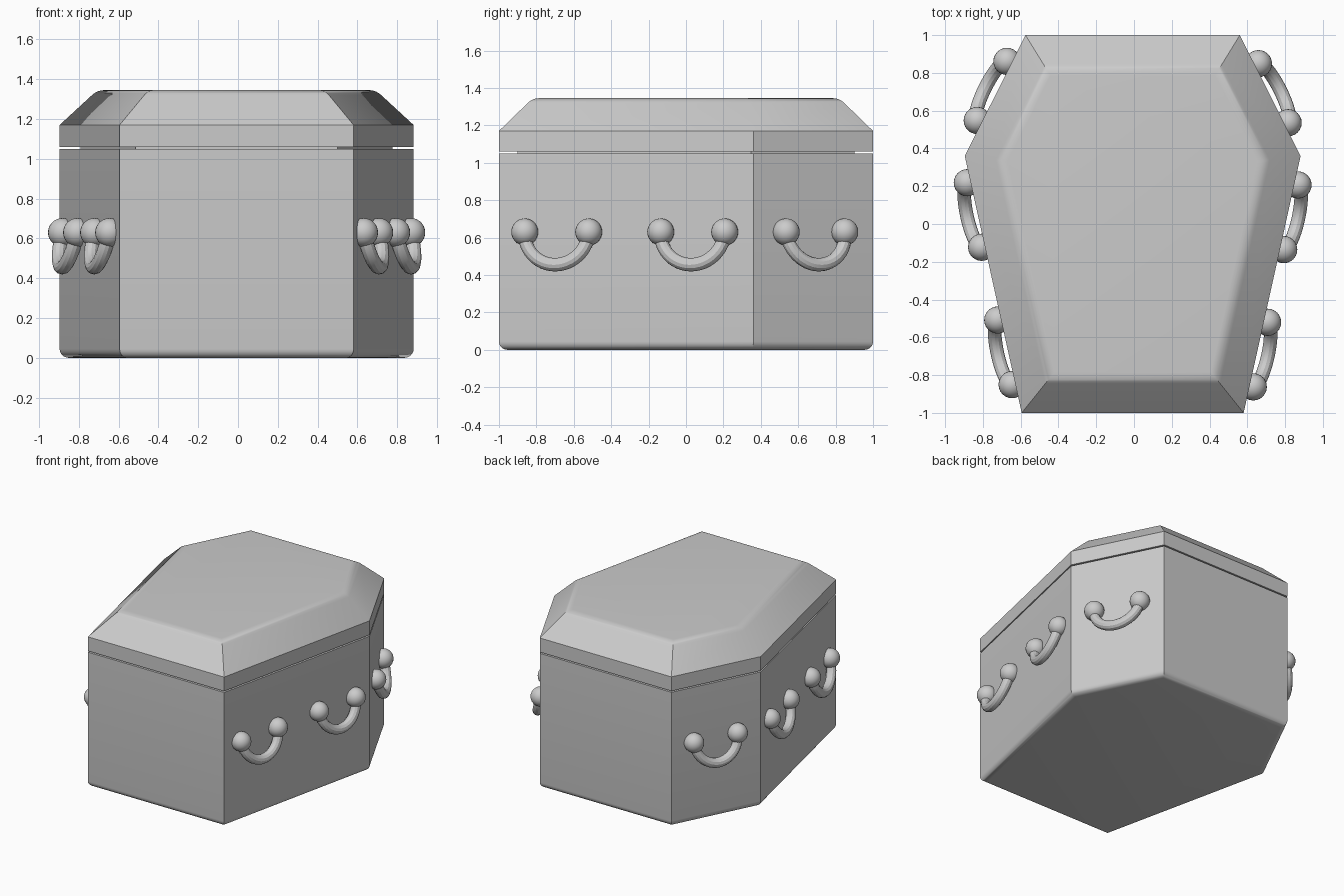
import bpy, bmesh, math
from mathutils import Vector

if "Cube" in bpy.data.objects:
    bpy.data.objects.remove(bpy.data.objects["Cube"])

CX = -0.007  # outline is a touch left of centre because of the handles
HALF = [(0.5875, -1.0), (0.889, 0.36), (0.5675, 1.0)]
OUTLINE = [Vector(p) for p in HALF] + [Vector((-x, y)) for x, y in reversed(HALF)]


def inset(d):
    """Outline moved inward by d, with mitred corners."""
    out, n = [], len(OUTLINE)
    for i, p in enumerate(OUTLINE):
        a = (p - OUTLINE[i - 1]).normalized()
        b = (OUTLINE[(i + 1) % n] - p).normalized()
        na, nb = Vector((-a.y, a.x)), Vector((-b.y, b.x))
        out.append(p + (na + nb) * d / (1 + na.dot(nb)))
    return out


def smooth(obj):
    bpy.ops.object.select_all(action='DESELECT')
    obj.select_set(True)
    bpy.context.view_layer.objects.active = obj
    bpy.ops.object.shade_smooth_by_angle(angle=math.radians(28))


def add_mesh(name, bm):
    bmesh.ops.recalc_face_normals(bm, faces=bm.faces)
    mesh = bpy.data.meshes.new(name)
    bm.to_mesh(mesh)
    bm.free()
    obj = bpy.data.objects.new(name, mesh)
    bpy.context.collection.objects.link(obj)
    smooth(obj)
    return obj


def loft(name, profile):
    """Stack inset outlines following (inset, height) pairs, capped at both ends."""
    bm = bmesh.new()
    rings = [[bm.verts.new((p.x + CX, p.y, z)) for p in inset(d)] for d, z in profile]
    for lo, hi in zip(rings, rings[1:]):
        for i in range(6):
            j = (i + 1) % 6
            bm.faces.new((lo[i], lo[j], hi[j], hi[i]))
    bm.faces.new(rings[0])
    bm.faces.new(rings[-1])
    return add_mesh(name, bm)


# Box with rounded bottom edge and a recessed lip under the lid
R = 0.045
round_edge = [(R - R * math.sin(a), R - R * math.cos(a))
              for a in (math.radians(15 * k) for k in range(7))]
loft("coffin_box", round_edge + [(0, 1.05), (0.1, 1.05), (0.1, 1.08)])

# Lid with sloping sides and a softened top edge
A, B, C = Vector((0, 1.17)), Vector((0.18, 1.345)), Vector((0.4, 1.345))
s = B + (A - B).normalized() * 0.035
e = B + (C - B).normalized() * 0.035
soft = [tuple(s * (1 - t) ** 2 + B * 2 * t * (1 - t) + e * t * t)
        for t in (k / 5 for k in range(6))]
loft("lid", [(0.1, 1.06), (0, 1.06), (0, 1.17)] + soft)


def handle(name, side, edge, y0, y1):
    """Two knobs on a side wall joined by a drooping, outward-tilted bar."""
    p, q = Vector(HALF[edge]), Vector(HALF[edge + 1])
    d = (q - p).normalized()
    out = Vector((d.y, -d.x, 0))
    dy = 0.012 if side < 0 else 0

    def wall(y):
        v = p + (q - p) * ((y - p.y) / (q.y - p.y))
        return Vector((v.x, v.y, 0.63)) + out * 0.02

    a, b = wall(y0), wall(y1)
    mid, half = (a + b) / 2, (b - a) / 2
    drop = Vector((0, 0, -0.175)) + out * 0.04

    def place(v):
        return Vector((v.x * side + CX, v.y + dy, v.z))

    # knobs
    bm = bmesh.new()
    for c in (a, b):
        geo = bmesh.ops.create_uvsphere(bm, u_segments=24, v_segments=14, radius=0.072)
        bmesh.ops.translate(bm, verts=geo["verts"], vec=place(c))
    add_mesh(name + "_knobs", bm)

    # bar
    curve = bpy.data.curves.new(name + "_bar", 'CURVE')
    curve.dimensions = '3D'
    curve.bevel_depth = 0.036
    curve.bevel_resolution = 4
    spline = curve.splines.new('POLY')
    n = 24
    spline.points.add(n)
    for i, pt in enumerate(spline.points):
        t = math.pi * i / n
        pt.co = (*place(mid - half * math.cos(t) + drop * math.sin(t)), 1)
    bar = bpy.data.objects.new(name + "_bar", curve)
    bpy.context.collection.objects.link(bar)
    bpy.ops.object.select_all(action='DESELECT')
    bar.select_set(True)
    bpy.context.view_layer.objects.active = bar
    bpy.ops.object.convert(target='MESH')
    smooth(bpy.context.view_layer.objects.active)


# Three handles per side
for side, label in ((1, "right"), (-1, "left")):
    handle(label + "_front_handle", side, 0, -0.858, -0.516)
    handle(label + "_middle_handle", side, 0, -0.131, 0.211)
    handle(label + "_back_handle", side, 1, 0.84, 0.527)
